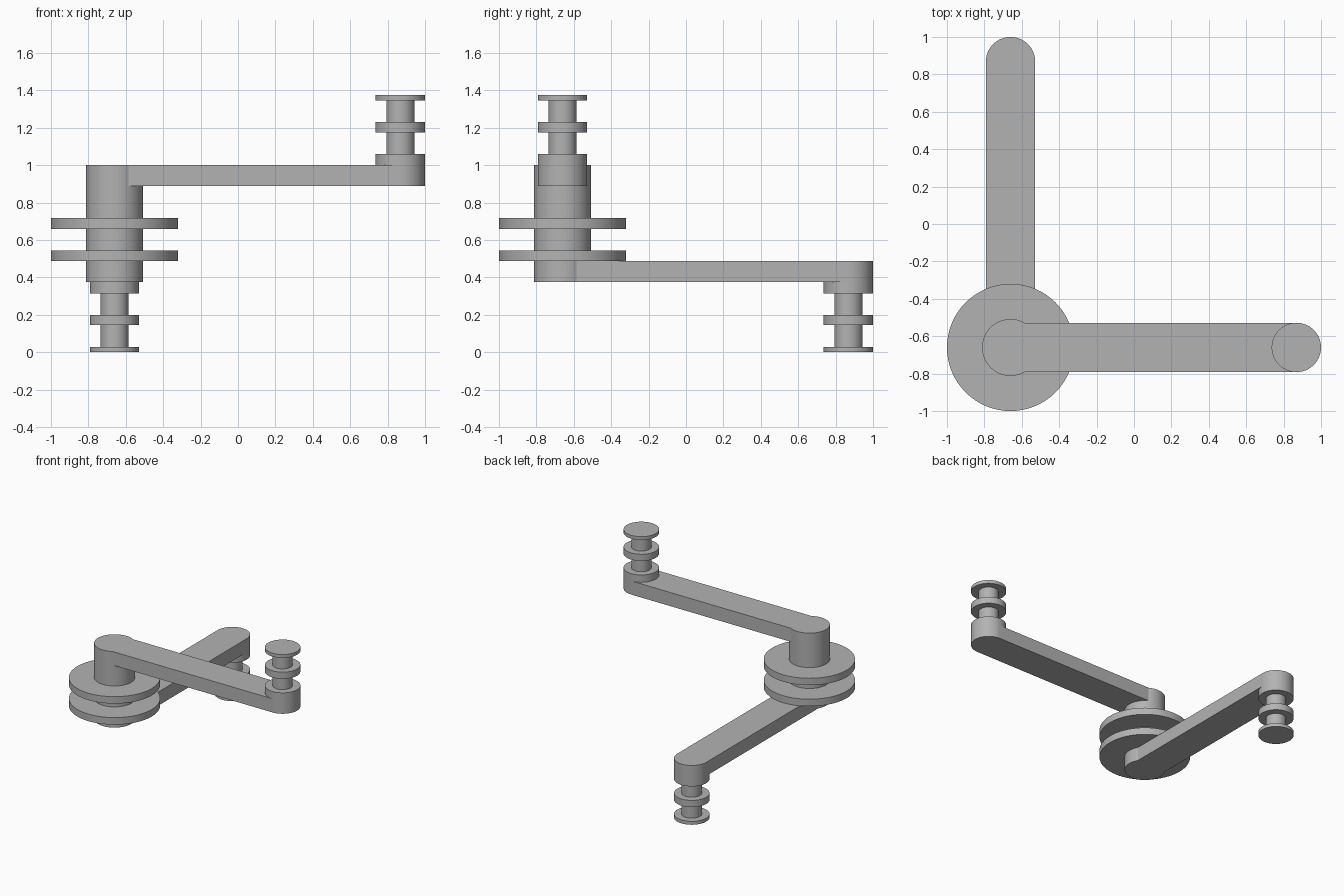
import bpy
import bmesh
import math
from mathutils import Matrix

cube = bpy.data.objects.get("Cube")
if cube:
    bpy.data.objects.remove(cube, do_unlink=True)

AXIS = -0.66      # x and y of the main shaft
TIP = 0.868       # reach of the pin centres
WIDTH = 0.132     # half width of the arms, radius of the pin collars
SIDES = 64

grey = bpy.data.materials.new("mid grey")
grey.use_nodes = True
colour = (0.45, 0.45, 0.45, 1)
grey.diffuse_color = colour
grey.node_tree.nodes["Principled BSDF"].inputs["Base Color"].default_value = colour


def finish(name, bm, location):
    bmesh.ops.recalc_face_normals(bm, faces=bm.faces)
    mesh = bpy.data.meshes.new(name)
    bm.to_mesh(mesh)
    bm.free()
    mesh.materials.append(grey)
    obj = bpy.data.objects.new(name, mesh)
    obj.location = location
    bpy.context.collection.objects.link(obj)
    bpy.ops.object.select_all(action='DESELECT')
    obj.select_set(True)
    bpy.context.view_layer.objects.active = obj
    bpy.ops.object.shade_smooth_by_angle(angle=math.radians(30))
    return obj


def turned(name, steps, x, y):
    """Stepped turned part: steps are (radius, bottom, top), stacked in order."""
    bm = bmesh.new()
    rings = []
    for radius, low, high in steps:
        for z in (low, high):
            ring = bmesh.ops.create_circle(
                bm, segments=SIDES, radius=radius,
                matrix=Matrix.Translation((0, 0, z)))["verts"]
            rings.append(ring)
    for a, b in zip(rings, rings[1:]):
        for i in range(SIDES):
            j = (i + 1) % SIDES
            bm.faces.new((a[i], a[j], b[j], b[i]))
    bm.faces.new(rings[0])
    bm.faces.new(rings[-1])
    return finish(name, bm, (x, y, 0))


def arm(name, low, high, angle):
    """Flat bar from the shaft to the pin centre."""
    start = 0.065
    length = TIP - AXIS - start
    bm = bmesh.new()
    bmesh.ops.create_cube(bm, size=1, matrix=(
        Matrix.Rotation(angle, 4, 'Z')
        @ Matrix.Translation((start + length / 2, 0, (low + high) / 2))
        @ Matrix.Diagonal((length, 2 * WIDTH, high - low, 1))))
    return finish(name, bm, (AXIS, AXIS, 0))


# Main shaft with its two large discs
SHAFT, DISC, PIN = 0.152, 0.34, 0.075
turned("main_shaft", [
    (SHAFT, 0.375, 0.487), (DISC, 0.487, 0.545), (SHAFT, 0.545, 0.66),
    (DISC, 0.66, 0.717), (SHAFT, 0.717, 1.0)], AXIS, AXIS)

# Upper and lower arms at a right angle
arm("upper_arm", 0.888, 1.0, 0)
arm("lower_arm", 0.375, 0.487, math.pi / 2)

# Grooved pins: the lower one is the upper one turned over
HEIGHT = 1.375
pin_steps = [
    (WIDTH, 0.888, 1.06), (PIN, 1.06, 1.175), (WIDTH, 1.175, 1.23),
    (PIN, 1.23, 1.347), (WIDTH, 1.347, HEIGHT)]
turned("upper_pin", pin_steps, TIP, AXIS)
turned("lower_pin", [(r, HEIGHT - b, HEIGHT - a) for r, a, b in reversed(pin_steps)],
       AXIS, TIP)
